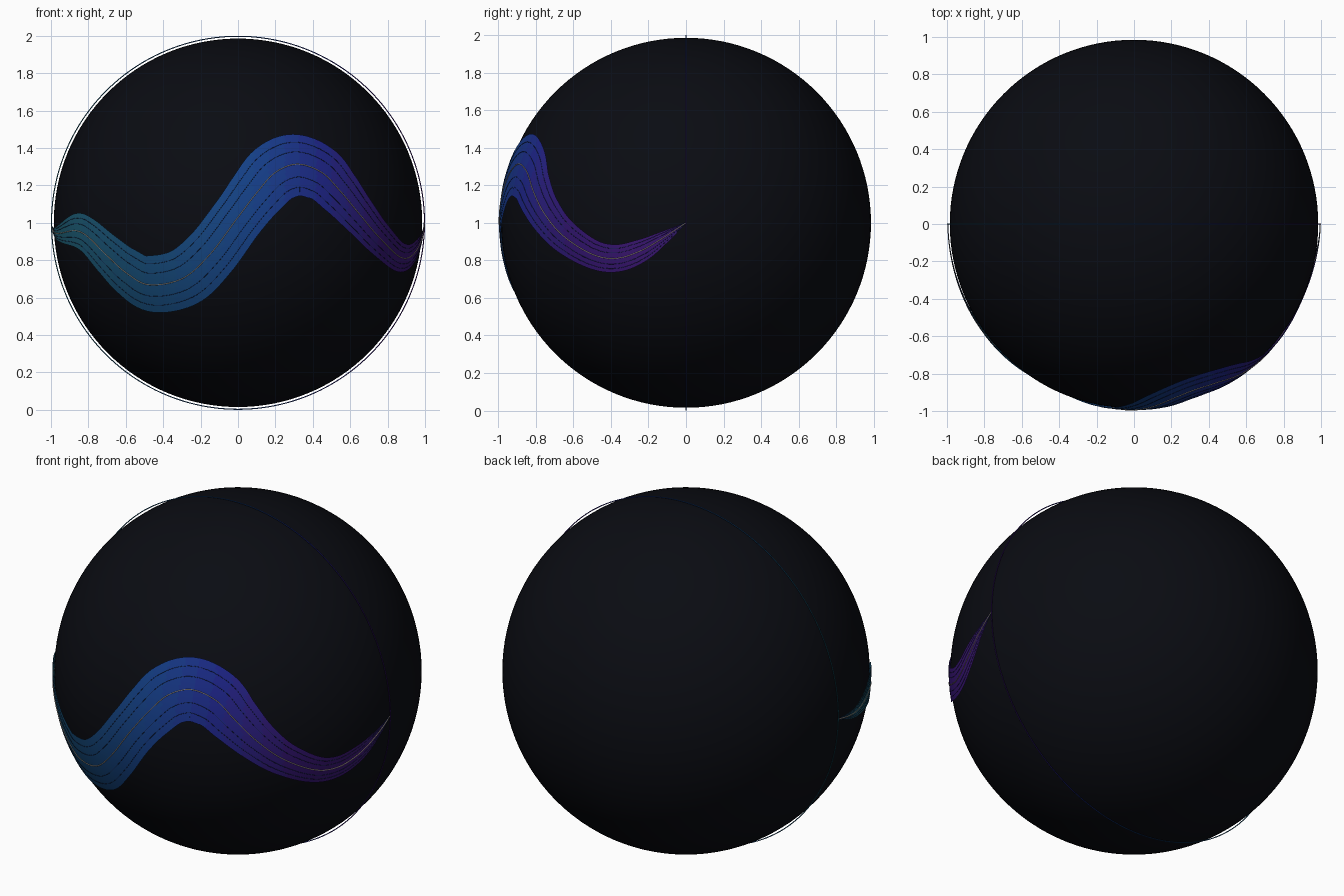
import bpy, bmesh, math
from mathutils import Vector

if "Cube" in bpy.data.objects:
    bpy.data.objects.remove(bpy.data.objects["Cube"])

CENTRE = Vector((0, 0, 1))
STEPS = 10

# Ribbon path: azimuth from the front (deg), height, half width
KEYS = [(-90, .98, .004), (-80, .945, .03), (-72, .945, .055), (-60.5, .957, .095),
        (-53.5, .92, .11), (-45.4, .82, .13), (-38.5, .73, .15), (-30.6, .667, .165),
        (-18.3, .70, .162), (-8.8, .83, .15), (0, 1.03, .145), (5.8, 1.16, .155),
        (12, 1.27, .17), (19.7, 1.315, .178), (27.9, 1.27, .168), (33.9, 1.17, .145),
        (40.6, 1.05, .12), (48.8, .93, .10), (59.6, .83, .083), (67.9, .81, .075),
        (75.8, .85, .062), (83, .92, .035), (90, 1.0, .003)]

# Colour ramp along x: teal, blue, indigo, purple
RAMP = [(-1, (.012, .11, .16)), (-.5, (.008, .075, .20)), (.1, (.007, .05, .25)),
        (.45, (.012, .018, .25)), (.8, (.035, .007, .17)), (1, (.045, .008, .17))]
BANDS = 24


def material(name, rgb):
    m = bpy.data.materials.new(name)
    m.diffuse_color = (*rgb, 1)
    m.use_nodes = True
    m.node_tree.nodes["Principled BSDF"].inputs["Base Color"].default_value = m.diffuse_color
    return m


def ramp(x):
    for (x0, c0), (x1, c1) in zip(RAMP, RAMP[1:]):
        if x <= x1:
            return Vector(c0).lerp(Vector(c1), max(0, (x - x0) / (x1 - x0)))
    return Vector(RAMP[-1][1])


ramp_mats = [material(f"gradient_{i}", ramp(-1 + 2 * (i + .5) / BANDS)) for i in range(BANDS)]


def colour_by_x(obj):
    for m in ramp_mats:
        obj.data.materials.append(m)
    for p in obj.data.polygons:
        p.material_index = max(0, min(BANDS - 1, int((p.center.x + 1) / 2 * BANDS)))


def smooth_path(keys):
    ks = [Vector(k) for k in keys]
    ks = [2 * ks[0] - ks[1]] + ks + [2 * ks[-1] - ks[-2]]
    out = []
    for a, b, c, d in zip(ks, ks[1:], ks[2:], ks[3:]):
        for s in range(STEPS):
            t = s / STEPS
            out.append(.5 * (2 * b + (c - a) * t + (2 * a - 5 * b + 4 * c - d) * t * t
                             + (3 * b - a - 3 * c + d) * t ** 3))
    return out + [ks[-2]]


def on_sphere(az, z):
    h = z - 1
    r = math.sqrt(1 - h * h)
    a = math.radians(az)
    return Vector((r * math.sin(a), -r * math.cos(a), h))


path = smooth_path(KEYS)
mid = [on_sphere(p.x, p.y) for p in path]
side = []
for i, n in enumerate(mid):
    tangent = mid[min(i + 1, len(mid) - 1)] - mid[max(i - 1, 0)]
    side.append(n.cross(tangent).normalized())


def ribbon_point(i, f, radius):
    return (mid[i] + side[i] * path[i].z * f).normalized() * radius + CENTRE


# Dark globe
bpy.ops.mesh.primitive_uv_sphere_add(segments=128, ring_count=64, radius=.985, location=CENTRE)
globe = bpy.context.object
globe.name = "globe"
globe.data.materials.append(material("near_black", (.003, .0035, .006)))
bpy.ops.object.shade_smooth()

# Thin rim ring standing upright around the globe
bpy.ops.mesh.primitive_torus_add(major_segments=192, minor_segments=8, major_radius=.9972,
                                 minor_radius=.0028, rotation=(math.pi / 2, 0, 0))
ring = bpy.context.object
ring.name = "rim_ring"
bpy.ops.object.transform_apply(location=False, rotation=True, scale=False)
colour_by_x(ring)
ring.location = CENTRE
bpy.ops.object.shade_smooth()

# Wavy ribbon wrapped over the front
COLS = 12
bm = bmesh.new()
rows = [[bm.verts.new(ribbon_point(i, -1 + 2 * j / COLS, .994)) for j in range(COLS + 1)]
        for i in range(len(path))]
for r0, r1 in zip(rows, rows[1:]):
    for j in range(COLS):
        bm.faces.new((r0[j], r1[j], r1[j + 1], r0[j + 1])).smooth = True
bmesh.ops.recalc_face_normals(bm, faces=bm.faces)
bm.faces.ensure_lookup_table()
f = bm.faces[len(bm.faces) // 2]
if f.normal.dot(f.calc_center_median() - CENTRE) < 0:
    bmesh.ops.reverse_faces(bm, faces=bm.faces)
mesh = bpy.data.meshes.new("ribbon")
bm.to_mesh(mesh)
bm.free()
ribbon = bpy.data.objects.new("ribbon", mesh)
bpy.context.collection.objects.link(ribbon)
colour_by_x(ribbon)


# Fine strands running along the ribbon
def strand(name, f, radius, thickness, mat):
    cu = bpy.data.curves.new(name, 'CURVE')
    cu.dimensions = '3D'
    cu.bevel_depth = thickness
    cu.bevel_resolution = 1
    sp = cu.splines.new('POLY')
    sp.points.add(len(path) - 1)
    for i, p in enumerate(sp.points):
        p.co = (*ribbon_point(i, f, radius), 1)
    cu.materials.append(mat)
    bpy.context.collection.objects.link(bpy.data.objects.new(name, cu))


strand("centre_strand", 0, .995, .0026, material("pale_gold", (.42, .36, .30)))
dark = material("dark_line", (.006, .015, .06))
for k, f in enumerate((-.72, -.4, .4, .72)):
    strand(f"dark_strand_{k + 1}", f, .994, .0014, dark)
